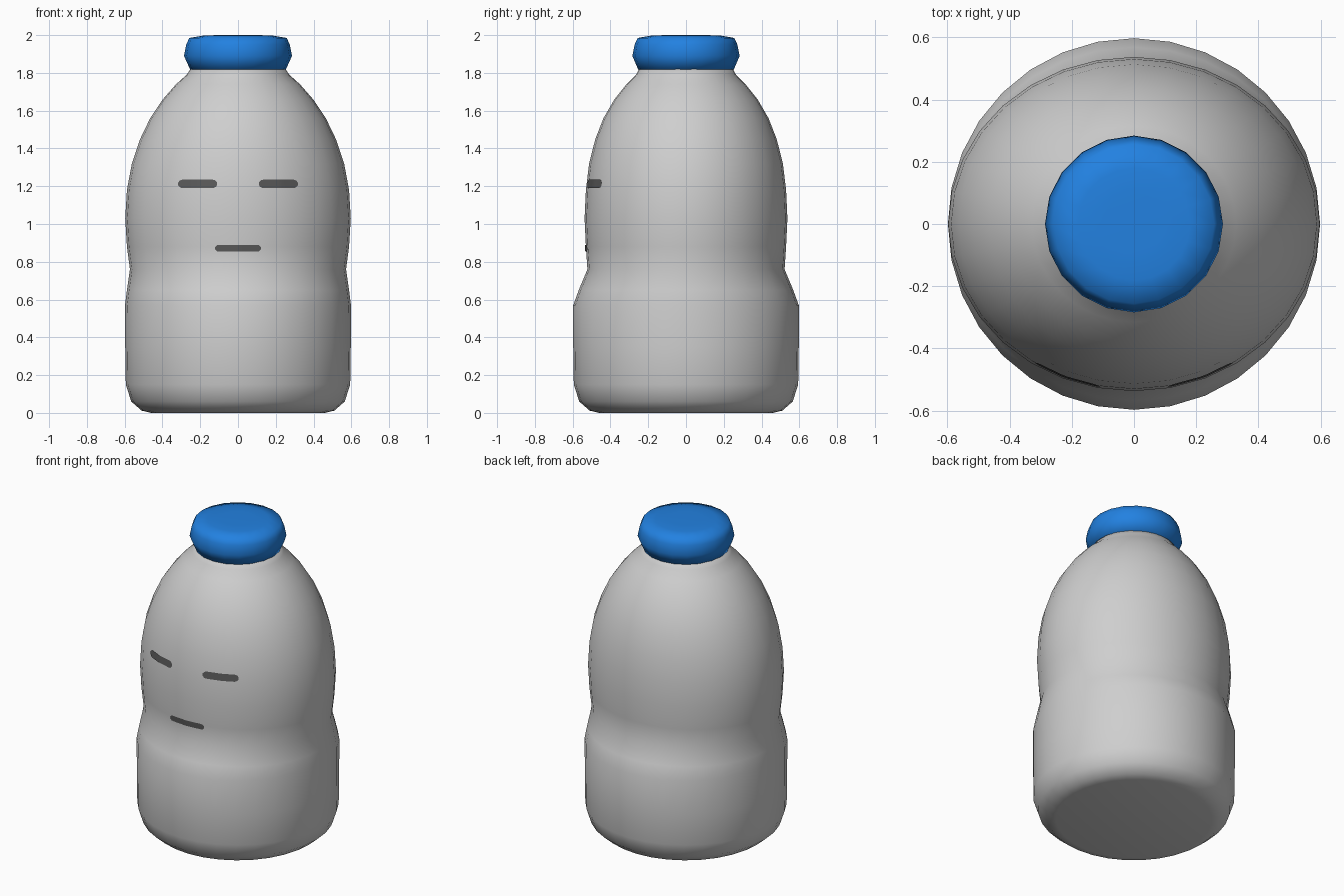
import bpy, bmesh, math
from mathutils import Vector
from mathutils.bvhtree import BVHTree

if "Cube" in bpy.data.objects:
    bpy.data.objects.remove(bpy.data.objects["Cube"])


def material(name, rgb):
    m = bpy.data.materials.new(name)
    m.diffuse_color = (*rgb, 1)
    m.use_nodes = True
    m.node_tree.nodes["Principled BSDF"].inputs["Base Color"].default_value = m.diffuse_color
    return m


GREY = material("milky grey", (0.62, 0.62, 0.62))
BLUE = material("cap blue", (0.016, 0.22, 0.75))
DARK = material("dark grey", (0.10, 0.10, 0.10))


def finish(bm, name, mat):
    me = bpy.data.meshes.new(name)
    bm.to_mesh(me)
    me.materials.append(mat)
    for p in me.polygons:
        p.use_smooth = True
    ob = bpy.data.objects.new(name, me)
    bpy.context.collection.objects.link(ob)
    return ob


def loft(profile, sides):
    """Stack of elliptical rings (z, x radius, y radius), closed at both ends."""
    bm = bmesh.new()
    rings = []
    for z, rx, ry in profile:
        rings.append([bm.verts.new((rx * math.cos(a), ry * math.sin(a), z))
                      for a in (2 * math.pi * i / sides for i in range(sides))])
    for lo, hi in zip(rings, rings[1:]):
        for i in range(sides):
            j = (i + 1) % sides
            bm.faces.new((lo[i], lo[j], hi[j], hi[i]))
    bm.faces.new(rings[0][::-1])
    bm.faces.new(rings[-1])
    bm.normal_update()
    return bm


# Bottle body: round foot, oval waist and shoulders
body = loft([
    (0.0, 0.46, 0.46), (0.012, 0.51, 0.51), (0.06, 0.565, 0.565),
    (0.15, 0.594, 0.594), (0.35, 0.597, 0.597), (0.57, 0.598, 0.597),
    (0.65, 0.588, 0.568), (0.76, 0.572, 0.522), (0.88, 0.588, 0.53),
    (1.03, 0.597, 0.537), (1.18, 0.588, 0.53), (1.32, 0.562, 0.513),
    (1.45, 0.518, 0.48), (1.56, 0.465, 0.437), (1.66, 0.398, 0.379),
    (1.74, 0.328, 0.315), (1.79, 0.272, 0.265), (1.83, 0.245, 0.243),
], 32)
tree = BVHTree.FromBMesh(body)
finish(body, "bottle_body", GREY)

# Screw cap
cap = loft([
    (1.815, 0.235, 0.235), (1.817, 0.253, 0.253), (1.89, 0.286, 0.284),
    (1.95, 0.274, 0.272), (1.985, 0.258, 0.256), (1.998, 0.18, 0.18),
    (2.0, 0.10, 0.10),
], 20)
finish(cap, "cap", BLUE)


def painted_bar(name, cx, cz, length, height, cols=16):
    """Thin round-ended plate wrapped onto the front of the body."""
    bm = bmesh.new()
    r = height / 2
    grid = []
    for i in range(cols + 1):
        # cosine spacing gives finer steps at the rounded ends
        x = -length / 2 * math.cos(math.pi * i / cols)
        d = max(0, abs(x) - (length / 2 - r))
        h = max(math.sqrt(max(r * r - d * d, 0)), r * 0.35)
        col = []
        for t in (-1, 0, 1):
            hit, n, _, _ = tree.ray_cast(Vector((cx + x, -2, cz + t * h)),
                                         Vector((0, 1, 0)))
            col.append(bm.verts.new(hit + n * 0.005))
        grid.append(col)
    for a, b in zip(grid, grid[1:]):
        for k in range(2):
            bm.faces.new((a[k], b[k], b[k + 1], a[k + 1]))
    finish(bm, name, DARK)


# Face: two closed eyes and a straight mouth
for side, label in ((-1, "right"), (1, "left")):
    painted_bar(label + "_eye", side * 0.212, 1.212, 0.205, 0.044)
painted_bar("mouth", 0, 0.872, 0.24, 0.036)
